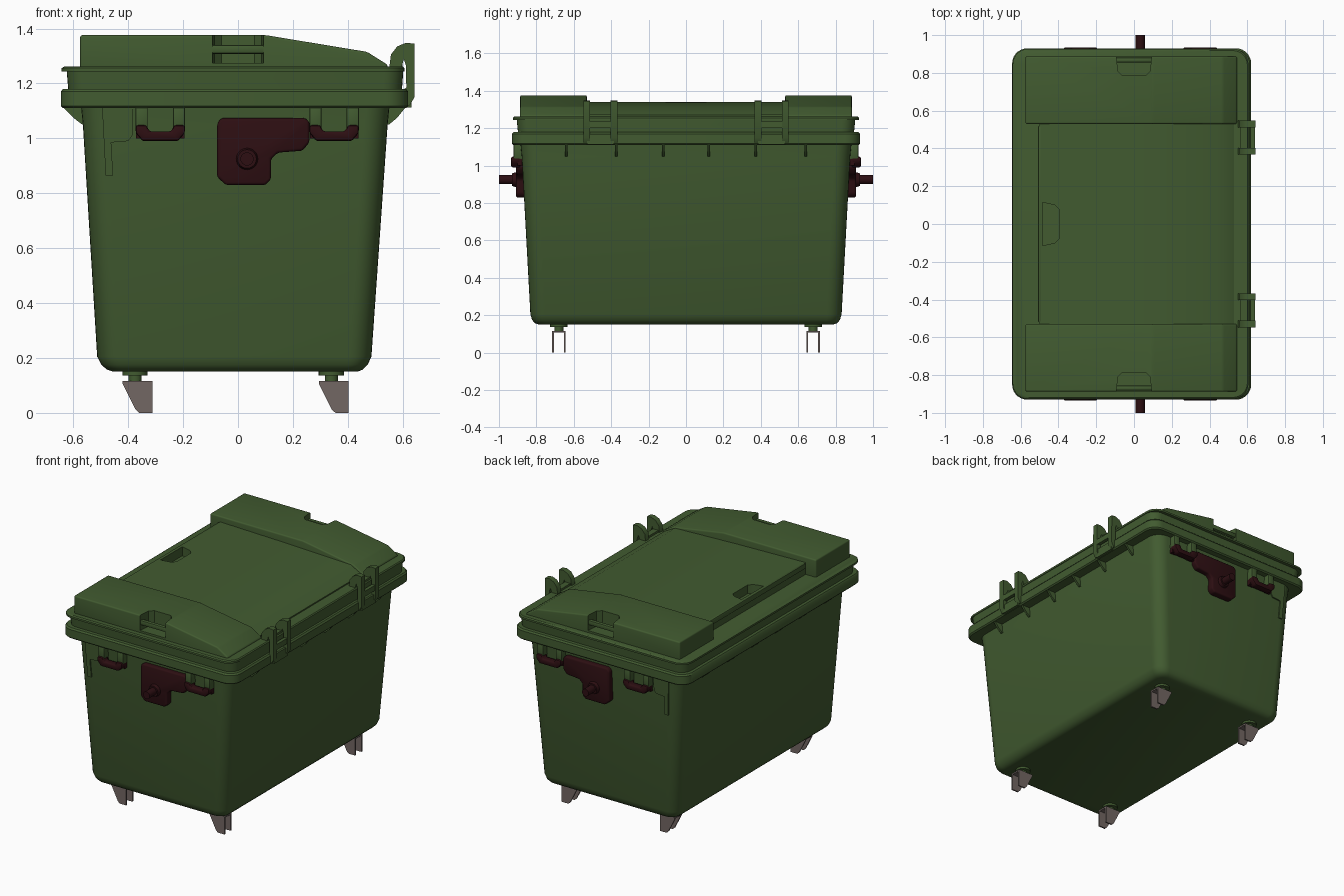
import bpy, bmesh, math
from mathutils import Vector

if "Cube" in bpy.data.objects:
    bpy.data.objects.remove(bpy.data.objects["Cube"])


def material(name, rgb):
    m = bpy.data.materials.new(name)
    m.diffuse_color = (*rgb, 1)
    m.use_nodes = True
    m.node_tree.nodes["Principled BSDF"].inputs["Base Color"].default_value = m.diffuse_color
    return m


GREEN = material("dark green plastic", (0.054, 0.105, 0.030))
MAROON = material("dark maroon plastic", (0.026, 0.0045, 0.006))
GREY = material("warm grey metal", (0.17, 0.135, 0.125))


def add(name, bm, mat, bevel=0, seg=2, mirror=False, cutter=None):
    """Turn a bmesh into an object, optionally bevelled, cut and mirrored in y."""
    bmesh.ops.recalc_face_normals(bm, faces=bm.faces)
    if bevel:
        bmesh.ops.bevel(bm, geom=bm.edges[:], offset=bevel, segments=seg,
                        profile=0.5, affect='EDGES', clamp_overlap=True)
    me = bpy.data.meshes.new(name)
    bm.to_mesh(me)
    bm.free()
    me.materials.append(mat)
    ob = bpy.data.objects.new(name, me)
    bpy.context.collection.objects.link(ob)
    if cutter:
        mod = ob.modifiers.new("cut", 'BOOLEAN')
        mod.operation, mod.object, mod.solver = 'DIFFERENCE', cutter, 'EXACT'
    if mirror:
        mod = ob.modifiers.new("mirror", 'MIRROR')
        mod.use_axis = (False, True, False)
        mod.use_mirror_merge = False
    return ob


def prism(name, pts, axis, a, b, mat, **kw):
    """Extrude a profile: axis 'y' takes (x, z) points, axis 'z' takes (x, y)."""
    bm = bmesh.new()
    put = (lambda p, t: (p[0], t, p[1])) if axis == 'y' else (lambda p, t: (p[0], p[1], t))
    lo = [bm.verts.new(put(p, a)) for p in pts]
    hi = [bm.verts.new(put(p, b)) for p in pts]
    bm.faces.new(lo)
    bm.faces.new(hi)
    n = len(pts)
    for i in range(n):
        j = (i + 1) % n
        bm.faces.new((lo[i], lo[j], hi[j], hi[i]))
    return add(name, bm, mat, **kw)


def box(name, x0, x1, y0, y1, z0, z1, mat, **kw):
    return prism(name, [(x0, z0), (x1, z0), (x1, z1), (x0, z1)], 'y', y0, y1, mat, **kw)


def loft(name, sections, mat):
    """Stack rounded rectangles given as (z, x0, x1, half y, radius)."""
    bm = bmesh.new()
    rings = []
    for z, x0, x1, hy, r in sections:
        corners = [(x1 - r, hy - r), (x0 + r, hy - r), (x0 + r, r - hy), (x1 - r, r - hy)]
        ring = []
        for q, (cx, cy) in enumerate(corners):
            for k in range(8):
                t = math.pi / 2 * (q + k / 7)
                ring.append(bm.verts.new((cx + r * math.cos(t), cy + r * math.sin(t), z)))
        rings.append(ring)
    for lo, hi in zip(rings, rings[1:]):
        for i in range(len(lo)):
            j = (i + 1) % len(lo)
            bm.faces.new((lo[i], lo[j], hi[j], hi[i]))
    bm.faces.new(rings[0][::-1])
    bm.faces.new(rings[-1])
    return add(name, bm, mat)


def rod(name, p0, p1, r, mat, sides=24, r2=None, **kw):
    bm = bmesh.new()
    bmesh.ops.create_cone(bm, cap_ends=True, segments=sides, radius1=r,
                          radius2=r if r2 is None else r2,
                          depth=(Vector(p1) - Vector(p0)).length)
    d = Vector(p1) - Vector(p0)
    bm.transform(d.to_track_quat('Z', 'Y').to_matrix().to_4x4())
    bmesh.ops.translate(bm, verts=bm.verts, vec=(Vector(p0) + Vector(p1)) / 2)
    return add(name, bm, mat, **kw)


# Tapered tub, its rim and the lid's base plate
loft("tub", [(0.15, -.455, .435, .785, .05), (0.158, -.478, .455, .808, .06),
             (0.175, -.497, .472, .823, .07), (0.205, -.513, .486, .832, .08),
             (1.05, -.565, .545, .878, .085), (1.12, -.572, .552, .885, .085)], GREEN)
loft("rim", [(1.11, -.638, .612, .922, .075), (1.118, -.645, .62, .93, .08),
             (1.17, -.645, .62, .93, .08), (1.18, -.638, .612, .922, .075)], GREEN)
loft("upper_band", [(1.175, -.618, .597, .898, .07), (1.246, -.624, .602, .905, .07)], GREEN)
loft("lid_plate", [(1.244, -.642, .606, .926, .08), (1.256, -.642, .606, .926, .08),
                   (1.262, -.632, .6, .918, .075)], GREEN)

# Raised lid ends with grip recesses
end_cut = prism("end_grip_cutter", [(-.1, -.95), (.1, -.95), (.085, -.81), (.06, -.785),
                                    (-.06, -.785), (-.085, -.81)], 'z', 1.275, 1.45, GREEN)
prism("lid_end", [(-.575, 1.25), (-.575, 1.376), (.1, 1.376), (.47, 1.315), (.545, 1.268),
                  (.545, 1.25)], 'y', -.887, -.53, GREEN,
      bevel=.03, seg=4, mirror=True, cutter=end_cut)
box("lid_end_grip", -.1, .1, -.882, -.855, 1.308, 1.34, GREEN, bevel=.008, mirror=True)

# Lower lid middle with the front grip recess
mid_cut = prism("middle_grip_cutter", [(-.485, -.115), (-.42, -.1), (-.395, -.075), (-.395, .075),
                                       (-.42, .1), (-.485, .115)], 'z', 1.28, 1.45, GREEN)
prism("lid_middle", [(-.5, 1.25), (-.5, 1.34), (0, 1.328), (.45, 1.312), (.53, 1.27),
                     (.53, 1.25)], 'y', -.56, .56, GREEN, cutter=mid_cut)
box("lid_middle_lip", -.507, -.49, -.52, .52, 1.305, 1.34, GREEN, bevel=.004)

# Hinges: paired hooked straps and a crossbar
hook = [(.55, 1.25), (.557, 1.305), (.58, 1.335), (.612, 1.348), (.642, 1.345), (.643, 1.15),
        (.625, 1.12), (.60, 1.12), (.60, 1.175), (.613, 1.185), (.612, 1.265),
        (.604, 1.288), (.597, 1.265), (.595, 1.25)]
for y in (-.53, -.385):
    prism("hinge_strap", hook, 'y', y - .018, y + .018, GREEN, mirror=True)
box("hinge_crossbar", .617, .64, -.53, -.385, 1.2, 1.235, GREEN, mirror=True)
box("hinge_top_bar", .56, .6, -.53, -.385, 1.25, 1.275, GREEN, mirror=True)
box("hinge_bracket", .58, .632, -.53, -.385, 1.112, 1.17, GREEN, mirror=True)

# Triangular ribs under the long rims
for y in (-.64, -.372, -.122):
    prism("hinge_side_rib", [(.53, 1.05), (.55, 1.05), (.58, 1.075), (.612, 1.115), (.53, 1.115)],
          'y', y - .007, y + .007, GREEN, mirror=True)
    prism("grip_side_rib", [(-.55, 1.05), (-.567, 1.05), (-.6, 1.075), (-.638, 1.115), (-.55, 1.115)],
          'y', y - .007, y + .007, GREEN, mirror=True)

# Carrying handles with their tabs
for cx in (-.283, .35):
    prism("carry_handle", [(cx - .09, 1.048), (cx - .09, 1.02), (cx - .065, .99), (cx + .065, .99),
                           (cx + .09, 1.02), (cx + .09, 1.048), (cx + .05, 1.048),
                           (cx + .04, 1.025), (cx - .04, 1.025), (cx - .05, 1.048)],
          'y', -.935, -.885, MAROON, bevel=.009, mirror=True)
    for s in (-1, 1):
        x = cx + s * .068
        box("handle_tab", x - .022, x + .022, -.922, -.86, 1.035, 1.115, GREEN,
            bevel=.005, mirror=True)
        box("handle_mount", x - .02, x + .02, -.9, -.86, 1.0, 1.045, MAROON, mirror=True)

# Lifting plates and trunnions
prism("lifting_plate", [(-.076, 1.055), (-.06, 1.074), (.245, 1.074), (.26, 1.06), (.26, .985),
                        (.235, .955), (.145, .948), (.12, .925), (.12, .85), (.1, .83),
                        (-.045, .83), (-.076, .86)], 'y', -.91, -.85, MAROON,
      bevel=.013, seg=3, mirror=True)
rod("trunnion_collar", (.033, -.89, .925), (.033, -.93, .925), .045, MAROON, r2=.034, mirror=True)
rod("trunnion", (.033, -.9, .925), (.033, -1, .925), .024, MAROON, mirror=True)

# Thin stepped pads beside the handles
bm = bmesh.new()
pad = [(-.495, 1.115), (-.482, .865), (-.455, .865), (-.462, .985), (-.4, .99), (-.385, 1.01),
       (-.383, 1.115)]
y_at = lambda z: -.832 - (z - .205) * .0545
out = [bm.verts.new((x, y_at(z) - .008, z)) for x, z in pad]
inn = [bm.verts.new((x, y_at(z) + .02, z)) for x, z in pad]
bm.faces.new(out)
bm.faces.new(inn[::-1])
for i in range(len(pad)):
    j = (i + 1) % len(pad)
    bm.faces.new((out[i], inn[i], inn[j], out[j]))
add("side_pad", bm, GREEN, mirror=True)

# Castors: green swivel and a bent metal fork
for cx in (-.365, .35):
    rod("castor_disc", (cx - .01, -.68, .136), (cx - .01, -.68, .155), .046, GREEN, mirror=True)
    rod("castor_stem", (cx - .01, -.68, .11), (cx - .01, -.68, .14), .024, GREEN, mirror=True)
    box("fork_bridge", cx - .055, cx + .053, -.716, -.644, .107, .117, GREY, mirror=True)
    fork = [(cx - .055, .116), (cx + .053, .116), (cx + .053, 0), (cx + .005, 0),
            (cx - .008, .012), (cx - .055, .105)]
    for y in (-.712, -.648):
        prism("fork_plate", fork, 'y', y - .005, y + .005, GREY, mirror=True)

# Apply cuts and mirrors, drop the cutters, smooth the rounded parts
bpy.ops.object.select_all(action='SELECT')
bpy.context.view_layer.objects.active = bpy.data.objects["tub"]
bpy.ops.object.convert(target='MESH')
for cutter in (end_cut, mid_cut):
    bpy.data.objects.remove(cutter)
bpy.ops.object.select_all(action='SELECT')
bpy.ops.object.shade_smooth_by_angle(angle=math.radians(35))
